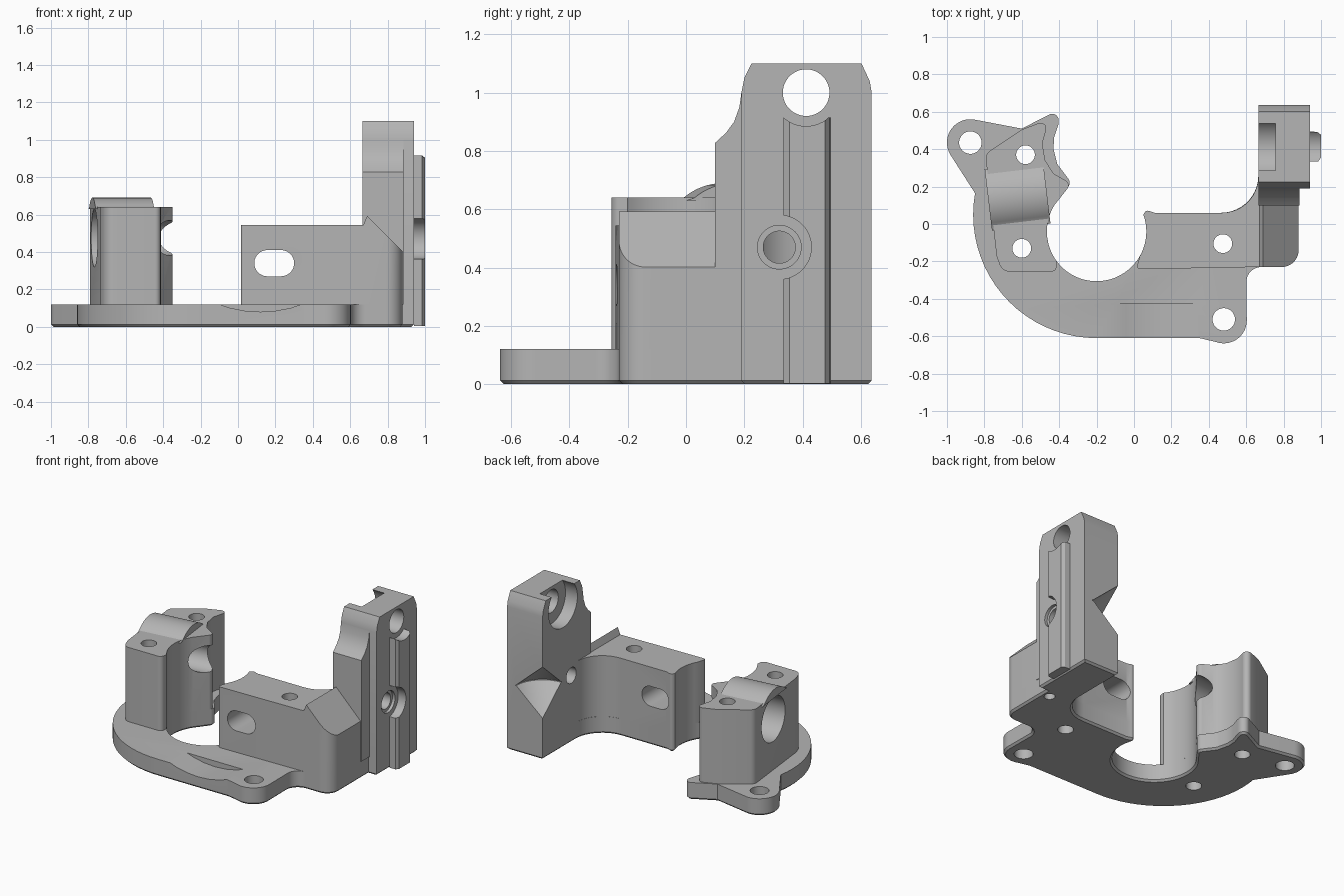
import bpy, bmesh, math
from mathutils import Vector, Matrix

if "Cube" in bpy.data.objects:
    bpy.data.objects.remove(bpy.data.objects["Cube"], do_unlink=True)

GREY = (0.46, 0.46, 0.46, 1)
mat = bpy.data.materials.new("matte grey")
mat.use_nodes = True
mat.diffuse_color = GREY
bsdf = next(n for n in mat.node_tree.nodes if n.type == 'BSDF_PRINCIPLED')
bsdf.inputs["Base Color"].default_value = GREY
bsdf.inputs["Roughness"].default_value = 0.7


def arc(cx, cy, r, a0, a1):
    """Points along an arc, in degrees."""
    n = max(2, int(abs(a1 - a0) / 5))
    return [(cx + r * math.cos(math.radians(a0 + (a1 - a0) * i / n)),
             cy + r * math.sin(math.radians(a0 + (a1 - a0) * i / n))) for i in range(n + 1)]


def rounded(pts):
    """Outline whose corners given as (x, y, radius) are filleted."""
    out = []
    for i, p in enumerate(pts):
        c = Vector(p[:2])
        if len(p) == 2:
            out.append(tuple(c))
            continue
        a = Vector(pts[i - 1][:2]) - c
        b = Vector(pts[(i + 1) % len(pts)][:2]) - c
        half = a.angle(b) / 2
        t = min(p[2] / math.tan(half), a.length * 0.49 if len(pts[i - 1]) > 2 else a.length * 0.95,
                b.length * 0.49 if len(pts[(i + 1) % len(pts)]) > 2 else b.length * 0.95)
        r = t * math.tan(half)
        a.normalize()
        b.normalize()
        mid = c + (a + b).normalized() * (r / math.sin(half))
        s, e = c + a * t - mid, c + b * t - mid
        sweep = s.angle(e)
        n = max(2, int(math.degrees(sweep) / 8))
        for k in range(n + 1):
            f = k / n
            v = (s * math.sin((1 - f) * sweep) + e * math.sin(f * sweep)) / math.sin(sweep)
            out.append(tuple(mid + v))
    return out


def prism(name, pts, axis, lo, hi, chamfer=0):
    """Extrude an outline along an axis, with an optional chamfer at the low end."""
    place = {'x': lambda u, v, w: (w, u, v), 'y': lambda u, v, w: (u, w, v),
             'z': lambda u, v, w: (u, v, w)}[axis]
    bm = bmesh.new()
    face = bm.faces.new([bm.verts.new(place(u, v, lo)) for u, v in pts])
    rim = list(face.edges)
    new = bmesh.ops.extrude_face_region(bm, geom=[face], use_keep_orig=True)["geom"]
    d = Vector(place(0, 0, hi - lo))
    bmesh.ops.translate(bm, verts=[g for g in new if isinstance(g, bmesh.types.BMVert)], vec=d)
    bmesh.ops.recalc_face_normals(bm, faces=bm.faces[:])
    if chamfer:
        bmesh.ops.bevel(bm, geom=rim, offset=chamfer, segments=1, affect='EDGES', clamp_overlap=False)
    return finish(name, bm)


def finish(name, bm):
    me = bpy.data.meshes.new(name)
    bm.to_mesh(me)
    bm.free()
    me.materials.append(mat)
    ob = bpy.data.objects.new(name, me)
    bpy.context.collection.objects.link(ob)
    return ob


def rod(start, end, r, r2=None):
    """Cylinder or cone cutter between two points."""
    s, e = Vector(start), Vector(end)
    bm = bmesh.new()
    m = Matrix.Translation((s + e) / 2) @ (e - s).to_track_quat('Z', 'Y').to_matrix().to_4x4()
    bmesh.ops.create_cone(bm, cap_ends=True, segments=48, radius1=r, radius2=r if r2 is None else r2,
                          depth=(e - s).length, matrix=m)
    return finish("cutter", bm)


def cut(ob, *cutters):
    for c in cutters:
        c.hide_render = True
        mod = ob.modifiers.new("cut", 'BOOLEAN')
        mod.operation, mod.solver, mod.object = 'DIFFERENCE', 'EXACT', c
        bpy.context.view_layer.objects.active = ob
        bpy.ops.object.modifier_apply(modifier=mod.name)
        bpy.data.objects.remove(c, do_unlink=True)


BORE = (-0.2, -0.04, 0.266)
T = 0.12                     # plate thickness


def screw(x, y, r=0.05, top=1.0):
    return rod((x, y, -0.1), (x, y, top), r)


# Base plate with two ears and the open round bore
base = prism("base_plate", rounded(
    arc(-0.2, 0.05, 0.66, 170, 270) + [(0.35, -0.61)]
    + arc(0.48, -0.515, 0.123, -110, 0)
    + [(0.6, -0.23, 0.08), (0.88, -0.23, 0.09), (0.88, 0.19), (0.94, 0.19), (0.94, 0.637),
       (0.665, 0.637), (0.665, 0.06, 0.2), (0.11, 0.06), (0.065, 0.075, 0.02)]
    + arc(*BORE, 20, -212)
    + [(-0.335, 0.22, 0.035), (-0.41, 0.32), (-0.43, 0.4), (-0.428, 0.46), (-0.405, 0.53),
       (-0.395, 0.615, 0.035), (-0.6, 0.51)]
    + arc(-0.875, 0.435, 0.125, 80, 210)), 'z', 0, T, 0.013)
cut(base, screw(-0.875, 0.435, 0.06), screw(0.48, -0.51, 0.06), screw(-0.6, -0.13),
    screw(-0.58, 0.37), screw(0.475, -0.105), screw(0.82, 0.15, 0.035),
    rod((0.12, -0.8, 0.716), (0.12, -0.425, 0.716), 0.636))

# Left block with a tilted cross bore
left = prism("left_block", rounded(
    [(-0.795, 0.375, 0.05), (-0.735, -0.17), (-0.705, -0.255, 0.06), (-0.415, -0.255, 0.03)]
    + arc(*BORE, 217, 148)
    + [(-0.335, 0.215, 0.03), (-0.43, 0.27), (-0.475, 0.34), (-0.49, 0.43), (-0.455, 0.56, 0.03),
       (-0.6, 0.505)]), 'z', T, 0.64)
axis = Vector((1, 0.12, 0)).normalized()
mid = Vector((-0.62, 0.148, 0.475))

# Rounded cap over the cross bore
cap = prism("bore_cap", [(-0.165, 0.155), (0.165, 0.155)] + arc(0, 0, 0.215, 50, 130),
            'x', -0.16, 0.155)
cap.data.transform(Matrix.Translation(mid) @ axis.to_track_quat('X', 'Z').to_matrix().to_4x4())
cut(left, rod(mid - axis * 0.4, mid + axis * 0.08, 0.155), rod(mid - axis * 0.1, mid + axis * 0.5, 0.093),
    screw(-0.6, -0.13), screw(-0.58, 0.37))

# Right block with a slot, a sloped end and a swept back corner
right = prism("right_block", rounded(
    arc(*BORE, 20, -30)
    + [(0.012, -0.242, 0.015), (0.66, -0.23), (0.88, -0.23, 0.09), (0.88, 0.1), (0.69, 0.1),
       (0.69, 0.265), (0.665, 0.265), (0.665, 0.06, 0.2), (0.11, 0.06), (0.065, 0.075, 0.02)]),
    'z', T, 0.62)
cut(right,
    prism("cutter", [(-0.2, 0.545), (0.67, 0.545), (0.69, 0.592), (0.9, 0.382), (0.9, 0.8), (-0.2, 0.8)],
          'y', -0.5, 0.5),
    prism("cutter", arc(0.157, 0.34, 0.07, 90, 270) + arc(0.23, 0.34, 0.07, -90, 90), 'y', -0.5, 0.5),
    screw(0.475, -0.105))

# Tower and its lower front shoulder
tower = prism("tower", [(0.19, T), (0.637, T), (0.637, 1.0), (0.63, 1.04), (0.602, 1.1), (0.225, 1.1),
                        (0.2, 1.05), (0.19, 1.0)], 'x', 0.665, 0.94)
C = (0.665, 0.637)
cut(tower, rod((0.5, 0.412, 1.0), (0.757, 0.412, 1.0), 0.16),
    rod((0.5, 0.412, 1.0), (1.2, 0.412, 1.0), 0.08),
    rod((0.5, 0.32, 0.47), (1.2, 0.32, 0.47), 0.055),
    rod((0.92, 0.32, 0.47), (1.2, 0.32, 0.47), 0.075),
    rod((*C, 0.29), (*C, 0.47), 0, 0.21), rod((*C, 0.465), (*C, 0.65), 0.21, 0))
prism("tower_shoulder", [(0.1, T), (0.19, T), (0.19, 1.0), (0.183, 0.95), (0.165, 0.9), (0.137, 0.862),
                         (0.1, 0.828)], 'x', 0.665, 0.885)

# Vertical rail on the tower's outer face
rail = prism("rail", [(0.94, 0.335), (0.985, 0.335), (1.0, 0.355), (1.0, 0.477), (0.98, 0.492),
                      (0.94, 0.495)], 'z', 0.003, 0.915)
cut(rail, rod((0.9, 0.412, 1.0), (1.2, 0.412, 1.0), 0.115),
    rod((0.9, 0.32, 0.47), (1.2, 0.32, 0.47), 0.11))

# Smooth the curved walls, keep hard edges
for ob in (base, left, cap, right, tower, rail, bpy.data.objects["tower_shoulder"]):
    bpy.ops.object.select_all(action='DESELECT')
    ob.select_set(True)
    bpy.context.view_layer.objects.active = ob
    bpy.ops.object.shade_smooth_by_angle(angle=math.radians(28))
